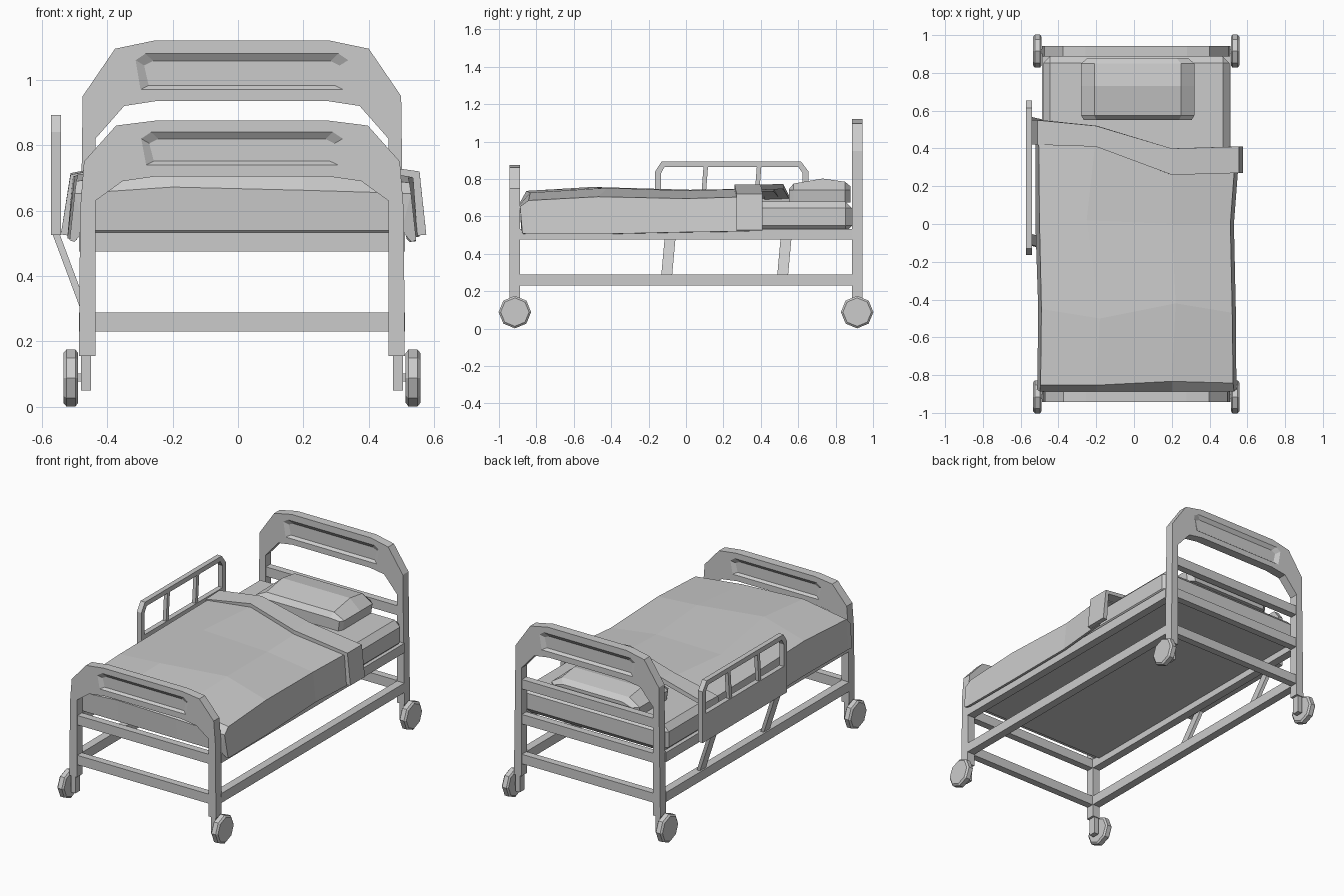
import bpy, bmesh
from math import pi, sin, cos

if "Cube" in bpy.data.objects:
    bpy.data.objects.remove(bpy.data.objects["Cube"])

CX = 0.012  # centre line of the frame


def loft(name, rows, ring=True, thick=0):
    """Bridge rows of points; rings get end caps, open rows can be solidified."""
    bm = bmesh.new()
    vs = [[bm.verts.new(p) for p in r] for r in rows]
    n = len(rows[0])
    for a, b in zip(vs, vs[1:]):
        for i in range(n if ring else n - 1):
            j = (i + 1) % n
            bm.faces.new((a[i], a[j], b[j], b[i]))
    if ring:
        bm.faces.new(vs[0])
        bm.faces.new(vs[-1])
    bmesh.ops.recalc_face_normals(bm, faces=bm.faces)
    me = bpy.data.meshes.new(name)
    bm.to_mesh(me)
    bm.free()
    ob = bpy.data.objects.new(name, me)
    bpy.context.collection.objects.link(ob)
    if thick:
        m = ob.modifiers.new("thickness", 'SOLIDIFY')
        m.thickness, m.offset = thick, 0
    return ob


def prism_y(name, pts, y0, y1):
    return loft(name, [[(x, y, z) for x, z in pts] for y in (y0, y1)])


def prism_x(name, pts, x0, x1):
    return loft(name, [[(x, y, z) for y, z in pts] for x in (x0, x1)])


def box(name, x0, x1, y0, y1, z0, z1):
    return prism_y(name, [(x0, z0), (x1, z0), (x1, z1), (x0, z1)], y0, y1)


def bevel(ob, w):
    m = ob.modifiers.new("bevel", 'BEVEL')
    m.width, m.segments = w, 1


def board(name, half, slot_half, slot_lo, slot_hi, y0, y1):
    """Arched end board with legs and a sloped recess on both faces."""
    pts = [(CX + x, z) for x, z in half] + [(CX - x, z) for x, z in reversed(half)]
    ob = prism_y(name, pts, y0, y1)
    h, c = slot_half, 0.03
    outer = [(-h, slot_hi - .02), (-h + c, slot_hi), (h - c, slot_hi),
             (h, slot_hi - .02), (h - .015, slot_lo), (-h + .015, slot_lo)]
    mid = (slot_lo + slot_hi) / 2
    inner = [(x * .92, (z - mid) * .68 + mid - .005) for x, z in outer]
    for face, out in ((y0, -1), (y1, 1)):
        rows = [[(CX + x, face + out * d, z) for x, z in p]
                for p, d in ((outer, .01), (outer, 0), (inner, -.016))]
        cut = loft(name + "_recess_cutter", rows)
        cut.hide_render = True
        cut.hide_set(True)
        m = ob.modifiers.new("recess", 'BOOLEAN')
        m.operation, m.object, m.solver = 'DIFFERENCE', cut, 'EXACT'


# End boards: half profile runs outer leg foot -> top, then mirrored with the underside
def arch(outer, inner):
    """Right half as one strip; board() mirrors it, so order as inner arc handled here."""
    full = [(CX + x, z) for x, z in outer] + [(CX - x, z) for x, z in reversed(outer)]
    full += [(CX - x, z) for x, z in inner] + [(CX + x, z) for x, z in reversed(inner)]
    return [(x - CX, z) for x, z in full]


def full_board(name, outer, inner, *rest):
    pts = arch(outer, inner)
    k = len(pts) // 2
    # rotate so the first half of the list is the right-hand side of the outline
    n = len(inner)
    pts = pts[-n:] + pts[:-n]
    board(name, pts[:k], *rest)


full_board("headboard",
           [(.498, .155), (.487, .95), (.388, 1.095), (.268, 1.12)],
           [(.448, .155), (.448, .82), (.36, .92), (.262, .935)],
           .325, .97, 1.08, .888, .943)
full_board("footboard",
           [(.498, .155), (.495, .6), (.483, .75), (.385, .86), (.266, .875)],
           [(.448, .155), (.448, .63), (.365, .69), (.26, .705)],
           .308, .74, .84, -.943, -.888)

# Cross bars and side rails
for label, y, levels in (("head", .915, (.23, .475, .69)), ("foot", -.915, (.23, .475))):
    for z in levels:
        box(label + "_cross_bar", -.44, .465, y - .022, y + .022, z, z + .058)
for x in (-.487, .46):
    for z in (.23, .475):
        box("side_rail", x, x + .05, -.89, .89, z, z + .058)

# Casters: stem, axle and eight-sided wheel with chamfered rim
for sx in (-1, 1):
    for y in (-.915, .915):
        X = lambda d: CX + sx * d
        box("caster_stem", X(.462), X(.492), y - .022, y + .022, .05, .16)
        box("caster_axle", X(.48), X(.51), y - .012, y + .012, .078, .102)
        loft("caster_wheel", [[(X(d), y + r * cos(i * pi / 4), .088 + r * sin(i * pi / 4))
                               for i in range(8)]
                              for d, r in ((.501, .076), (.509, .087), (.537, .087), (.546, .076))])

# Mattress
bevel(box("mattress", -.48, .505, -.87, .887, .515, .68), .035)

# Blanket draped over the foot end, columns run left hem to right hem
drape_rows = [
    ((-.50, -.47, -.2, .2, .50, .53), (-.86, -.875, -.875, -.875, -.875, -.86), (.505, .54, .54, .54, .54, .505)),
    ((-.51, -.495, -.2, .2, .525, .54), (-.87, -.882, -.882, -.882, -.882, -.87), (.51, .65, .67, .66, .65, .51)),
    ((-.505, -.49, -.2, .2, .52, .535), (-.85, -.85, -.85, -.83, -.84, -.85), (.51, .685, .73, .72, .68, .505)),
    ((-.50, -.485, -.18, .22, .515, .532), (-.45, -.45, -.5, -.42, -.47, -.45), (.51, .705, .75, .745, .70, .505)),
    ((-.515, -.495, -.25, .2, .505, .522), (0, 0, .02, 0, 0, 0), (.515, .70, .735, .73, .69, .515)),
    ((-.515, -.50, -.2, .2, .53, .548), (.5, .5, .47, .33, .34, .34), (.52, .70, .74, .74, .70, .52)),
]
loft("blanket", [list(zip(*r)) for r in drape_rows], ring=False, thick=.014)

# Turned-back blanket edge
fold_x = (-.528, -.502, -.2, .2, .545, .562)
loft("blanket_fold", [
    list(zip(fold_x, (.42, .42, .41, .26, .27, .27), (.525, .70, .755, .755, .71, .525))),
    list(zip(fold_x, (.55, .55, .52, .40, .41, .41), (.525, .705, .76, .755, .71, .525))),
], ring=False, thick=.028)

# Pillow, lofted from front to back
pillow = []
for y, s, z in ((.55, .95, .745), (.575, 1, .775), (.73, 1, .802), (.85, 1, .785), (.88, .88, .76)):
    pillow.append([(.02 + s * x, y, h) for x, h in
                   ((-.29, .675), (-.3, .74), (-.23, z), (.23, z), (.3, .74), (.29, .675))])
loft("pillow", pillow)

# Guard rail on the left side
GX = (-.572, -.541)
prism_x("guard_frame", [(-.165, .68), (-.165, .84), (-.13, .893), (.615, .893), (.655, .84), (.655, .68),
                        (.624, .68), (.624, .83), (.6, .864), (-.115, .864), (-.134, .83), (-.134, .68)], *GX)
box("guard_panel", *GX, -.165, .655, .525, .695)
for y in (.08, .365):
    prism_x("guard_post", [(y, .69), (y + .024, .69), (y + .038, .87), (y + .014, .87)], -.568, -.545)

# Slanted struts from guard to lower rail
for y in (-.125, .495):
    loft("guard_strut", [[(x, y + d, z), (x + w, y + d, z), (x + w, y + d + .058, z), (x, y + d + .058, z)]
                         for x, z, d, w in ((-.473, .275, -.008, .022), (-.568, .53, .015, .022))])
